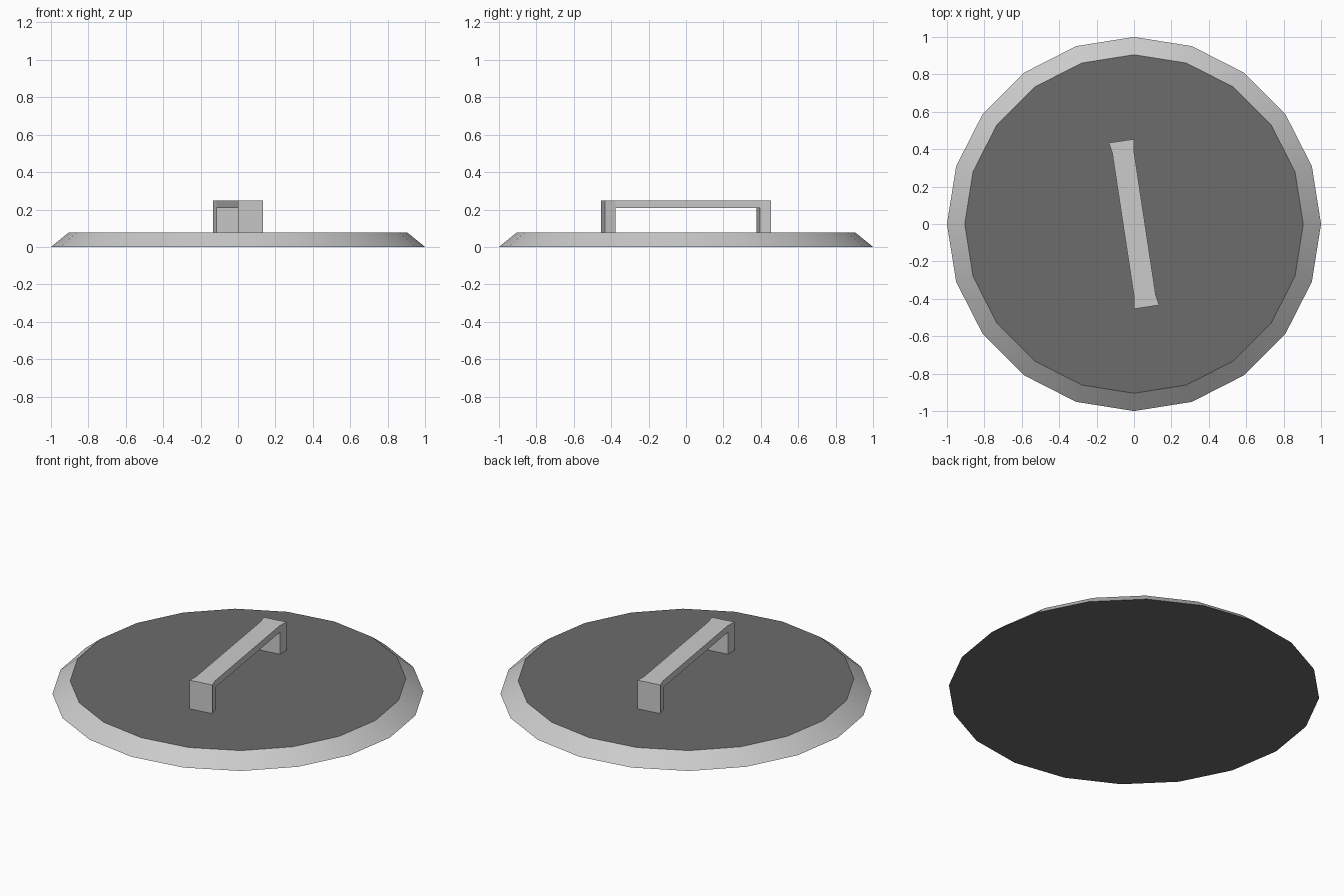
import bpy, bmesh, math

if "Cube" in bpy.data.objects:
    bpy.data.objects.remove(bpy.data.objects["Cube"])

SIDES = 20
dark = bpy.data.materials.new("dark_face")
dark.diffuse_color = (0.15, 0.15, 0.15, 1)
dark.use_nodes = True
dark.node_tree.nodes["Principled BSDF"].inputs["Base Color"].default_value = dark.diffuse_color
grey = bpy.data.materials.new("grey_metal")
grey.diffuse_color = (0.8, 0.8, 0.8, 1)
grey.use_nodes = True
grey.node_tree.nodes["Principled BSDF"].inputs["Base Color"].default_value = grey.diffuse_color


def finish(name, bm, *materials):
    bmesh.ops.recalc_face_normals(bm, faces=bm.faces)
    mesh = bpy.data.meshes.new(name)
    bm.to_mesh(mesh)
    bm.free()
    for m in materials:
        mesh.materials.append(m)
    obj = bpy.data.objects.new(name, mesh)
    bpy.context.collection.objects.link(obj)
    return obj


# Lid disc: tapered 20-sided plate, dark flat faces and a smooth grey rim
bm = bmesh.new()
rings = []
for radius, z in ((1.0, 0.0), (0.905, 0.077)):
    rings.append([bm.verts.new((radius * math.cos(i * math.tau / SIDES),
                                radius * math.sin(i * math.tau / SIDES), z))
                  for i in range(SIDES)])
for ring in rings:
    bm.faces.new(ring)
for i in range(SIDES):
    j = (i + 1) % SIDES
    rim = bm.faces.new((rings[0][i], rings[0][j], rings[1][j], rings[1][i]))
    rim.material_index = 1
    rim.smooth = True
finish("lid_disc", bm, dark, grey)

# Handle: U-shaped bar whose legs flare outwards, turned slightly about z
OUT, INN, BASE, UNDER, TOP = 0.449, 0.391, 0.077, 0.207, 0.247
profile = [(-OUT, BASE), (-OUT, TOP), (-INN, TOP), (INN, TOP), (OUT, TOP),
           (OUT, BASE), (INN, BASE), (INN, UNDER), (-INN, UNDER), (-INN, BASE)]
bm = bmesh.new()
sides = [[bm.verts.new((s * (0.068 if abs(u) == OUT else 0.058), u, z))
          for u, z in profile] for s in (-1, 1)]
for side in sides:
    for loop in ((0, 1, 2, 8, 9), (2, 3, 7, 8), (3, 4, 5, 6, 7)):
        bm.faces.new([side[k] for k in loop])
n = len(profile)
for i in range(n):
    j = (i + 1) % n
    bm.faces.new((sides[0][i], sides[0][j], sides[1][j], sides[1][i]))
handle = finish("handle", bm, grey)
handle.rotation_euler.z = math.radians(8.6)
